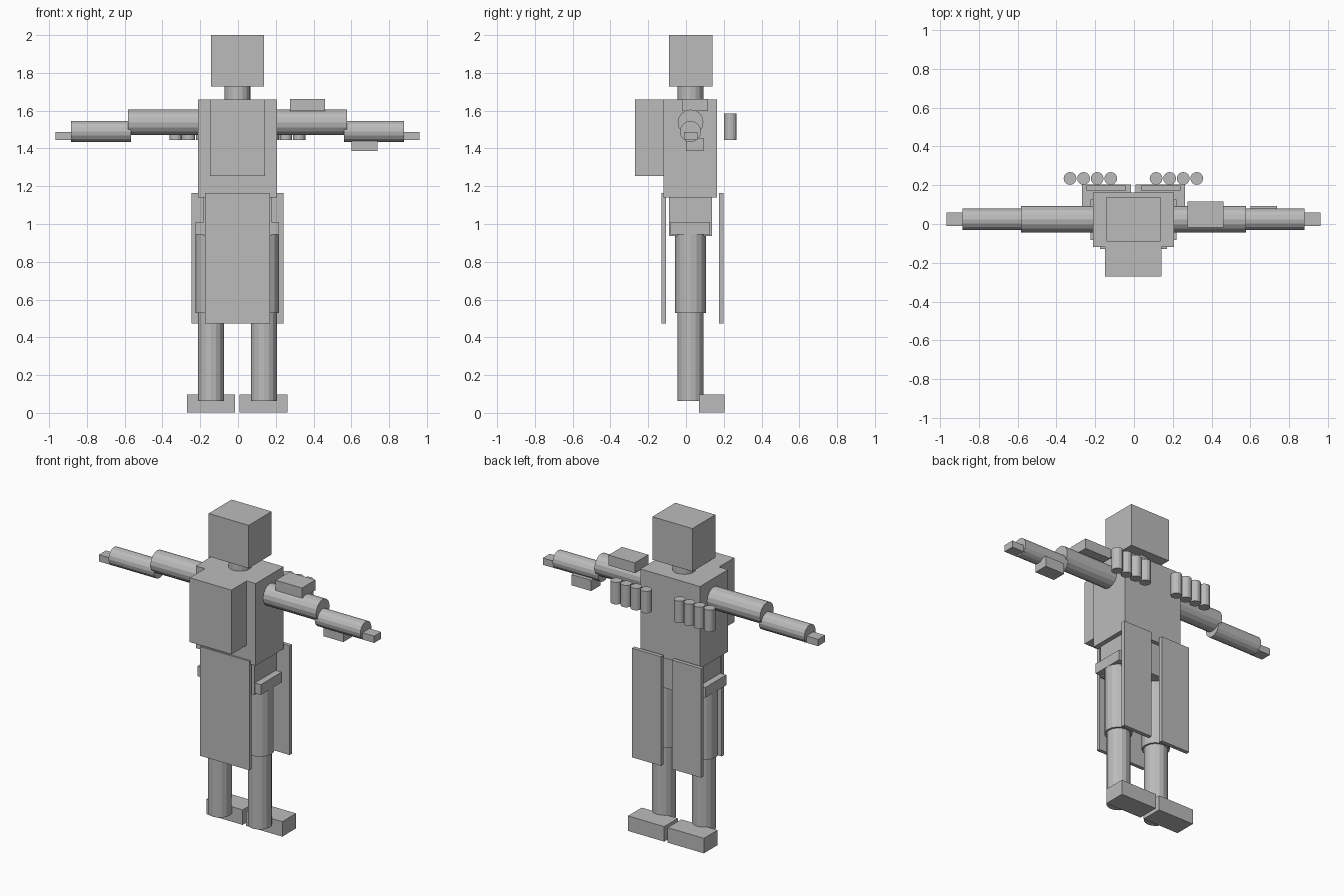
import bpy
import bmesh
import math
from mathutils import Matrix, Vector

if "Cube" in bpy.data.objects:
    bpy.data.objects.remove(bpy.data.objects["Cube"], do_unlink=True)

grey = bpy.data.materials.new("plain grey")
grey.use_nodes = True
COLOUR = (0.5, 0.5, 0.5, 1)
grey.diffuse_color = COLOUR
grey.node_tree.nodes["Principled BSDF"].inputs["Base Color"].default_value = COLOUR

SIDES = 16
MID = -0.003  # mirror plane of the body
DEPTH = 0.024  # centre line of the limbs


def finish(name, bm):
    mesh = bpy.data.meshes.new(name)
    bm.to_mesh(mesh)
    bm.free()
    mesh.materials.append(grey)
    obj = bpy.data.objects.new(name, mesh)
    bpy.context.collection.objects.link(obj)
    return obj


def box(name, x, y, z):
    """Box from its extent along each axis."""
    low, high = (Vector(p) for p in zip(x, y, z))
    bm = bmesh.new()
    bmesh.ops.create_cube(bm, size=1)
    bmesh.ops.scale(bm, vec=high - low, verts=bm.verts)
    bmesh.ops.translate(bm, vec=(low + high) / 2, verts=bm.verts)
    return finish(name, bm)


def rod(name, start, end, radius):
    """Faceted cylinder between two points."""
    start, end = Vector(start), Vector(end)
    axis = end - start
    turn = Matrix.Rotation(math.pi / 2, 4, "Y") if axis.x else Matrix()
    bm = bmesh.new()
    bmesh.ops.create_cone(bm, cap_ends=True, segments=SIDES, radius1=radius,
                          radius2=radius, depth=axis.length,
                          matrix=Matrix.Translation((start + end) / 2) @ turn)
    return finish(name, bm)


# Head, neck and trunk
box("head", (-0.143, 0.138), (-0.09, 0.14), (1.728, 2.0))
rod("neck", (MID, DEPTH, 1.62), (MID, DEPTH, 1.75), 0.068)
box("torso", (-0.212, 0.206), (-0.118, 0.163), (1.14, 1.66))
box("chest_pack", (-0.149, 0.143), (-0.27, -0.118), (1.253, 1.66))
box("hips", (-0.183, 0.177), (-0.09, 0.137), (0.937, 1.14))
box("front_skirt", (-0.176, 0.17), (-0.129, -0.106), (0.472, 1.163))

# Limbs and paired parts
for side, s in (("left", 1), ("right", -1)):
    def span(a, b):
        return sorted((MID + s * a, MID + s * b))

    def limb(part, a, b, z, radius):
        rod(f"{side}_{part}", (MID + s * a, DEPTH, z),
            (MID + s * b, DEPTH, z), radius)

    def leg(part, bottom, top, radius):
        x = MID + s * 0.14
        rod(f"{side}_{part}", (x, DEPTH, bottom), (x, DEPTH, top), radius)

    limb("upper_arm", 0.2, 0.58, 1.538, 0.068)
    limb("forearm", 0.563, 0.882, 1.49, 0.056)
    box(f"{side}_hand", span(0.87, 0.964), (-0.01, 0.06), (1.445, 1.488))
    leg("thigh", 0.528, 0.945, 0.081)
    leg("shin", 0.062, 0.54, 0.069)
    box(f"{side}_foot", span(0.012, 0.266), (0.068, 0.205), (0.002, 0.097))
    box(f"{side}_hip_pouch", span(0.17, 0.221), (-0.083, 0.127), (0.945, 1.01))
    box(f"{side}_back_skirt", span(0.038, 0.243), (0.174, 0.199), (0.472, 1.163))

    # Row of canisters behind the shoulder
    for i in range(4):
        x = MID + s * (0.117 + 0.07 * i)
        rod(f"{side}_canister_{i + 1}", (x, 0.235, 1.446), (x, 0.235, 1.585), 0.033)

# Attachments on the left arm
box("shoulder_box", (0.276, 0.461), (-0.018, 0.117), (1.597, 1.662))
box("forearm_box", (0.6, 0.738), (0.0, 0.092), (1.387, 1.455))
